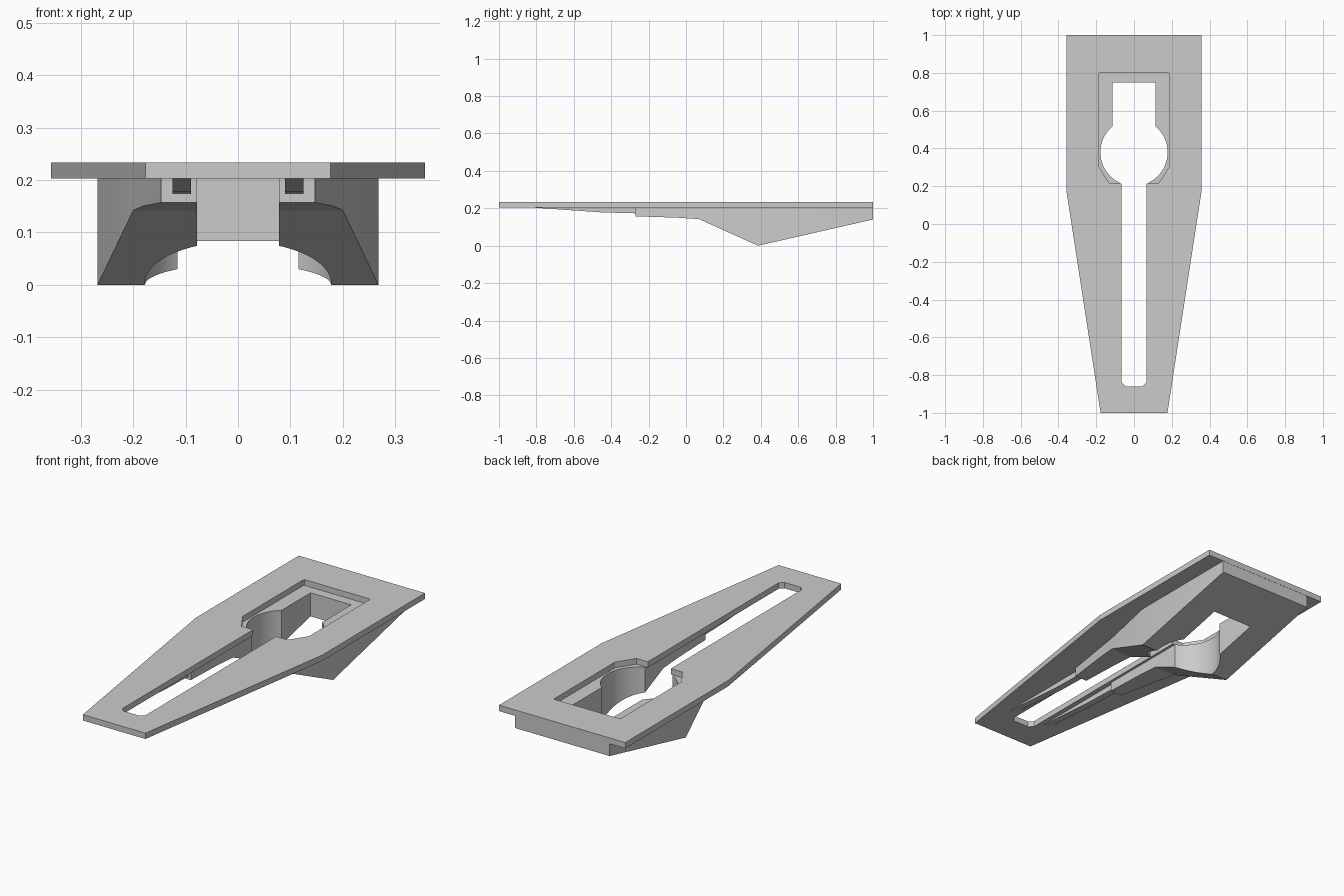
import bpy, bmesh, math

if "Cube" in bpy.data.objects:
    bpy.data.objects.remove(bpy.data.objects["Cube"])


def prism(name, pts, lo, hi, axis='z'):
    """Extrude an outline: (x, y) along z, or (y, z) along x."""
    place = (lambda a, b, t: (a, b, t)) if axis == 'z' else (lambda a, b, t: (t, a, b))
    bm = bmesh.new()
    low = [bm.verts.new(place(a, b, lo)) for a, b in pts]
    high = [bm.verts.new(place(a, b, hi)) for a, b in pts]
    bm.faces.new(low[::-1])
    bm.faces.new(high)
    n = len(pts)
    for i in range(n):
        j = (i + 1) % n
        bm.faces.new((low[i], low[j], high[j], high[i]))
    bmesh.ops.recalc_face_normals(bm, faces=bm.faces)
    mesh = bpy.data.meshes.new(name)
    bm.to_mesh(mesh)
    bm.free()
    ob = bpy.data.objects.new(name, mesh)
    bpy.context.collection.objects.link(ob)
    return ob


def mirrored(half):
    """Complete a right-hand outline with its left-hand mirror."""
    return half + [(-x, y) for x, y in reversed(half)]


def boolean(ob, cutter, operation):
    mod = ob.modifiers.new(operation, 'BOOLEAN')
    mod.object, mod.operation, mod.solver = cutter, operation, 'EXACT'
    bpy.context.view_layer.objects.active = ob
    bpy.ops.object.modifier_apply(modifier=mod.name)
    bpy.data.objects.remove(cutter)


TOP, UNDER = 0.233, 0.203

# Tapered top plate with long slot and rectangular recess opening
plate = prism("top_plate", mirrored([(0.177, -1), (0.357, 0.17), (0.357, 1)]), UNDER, TOP)
opening = mirrored([(0.045, -0.86), (0.065, -0.84), (0.065, 0.215), (0.13, 0.215),
                    (0.188, 0.305), (0.188, 0.795), (0.183, 0.8)])
boolean(plate, prism("plate_opening", opening, 0.1, 0.3), 'DIFFERENCE')

# Wedge-shaped lower body: side profile trimmed by the tapered plan
side = [(-0.27, UNDER + 0.0005), (-0.27, 0.157), (-0.05, 0.15), (0.07, 0.142),
        (0.385, 0), (0.999, 0.14), (0.999, UNDER + 0.0005)]
body = prism("lower_body", side, -0.4, 0.4, 'x')
plan = mirrored([(0.147, -0.4), (0.147, -0.27), (0.2, 0.07), (0.268, 0.385), (0.268, 1.1)])
boolean(body, prism("body_plan", plan, -0.1, 0.4), 'INTERSECT')

# Keyhole through the body: slot, round bore and square window
R, CY = 0.178, 0.38
a0 = -math.acos(0.078 / R)
a1 = math.acos(0.115 / R)
arc = [(R * math.cos(a0 + (a1 - a0) * i / 32), CY + R * math.sin(a0 + (a1 - a0) * i / 32))
       for i in range(33)]
keyhole = mirrored([(0.078, -0.5)] + arc + [(0.115, 0.75)])
boolean(body, prism("keyhole", keyhole, -0.1, 0.4), 'DIFFERENCE')

# Shallow ribs running forward along both sides of the slot
rib_side = [(-0.82, UNDER + 0.001), (-0.45, 0.178), (-0.26, 0.173), (-0.26, UNDER + 0.001)]
for label, s in (("left", -1), ("right", 1)):
    prism("slot_rib_" + label, rib_side, *sorted((s * 0.09, s * 0.125)), 'x')

# Smooth the bore while keeping edges crisp
bpy.ops.object.select_all(action='DESELECT')
body.select_set(True)
bpy.context.view_layer.objects.active = body
bpy.ops.object.shade_smooth_by_angle(angle=math.radians(15))
